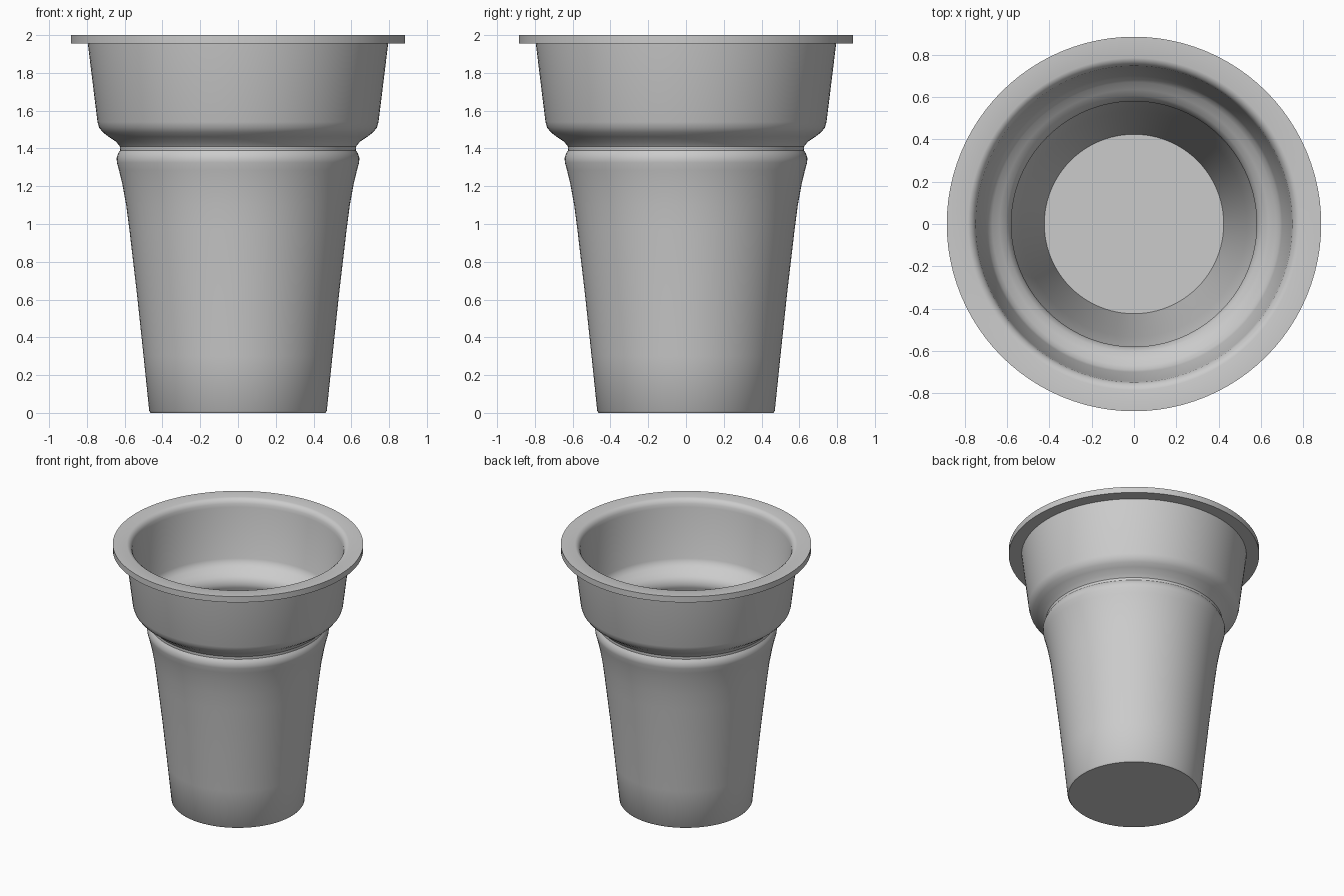
import bpy, bmesh, math

if "Cube" in bpy.data.objects:
    bpy.data.objects.remove(bpy.data.objects["Cube"])

SEGMENTS = 96

# Cup wall cross-section as (radius, height)
outside = [(0.462, 0.0), (0.47, 0.01), (0.50, 0.30), (0.534, 0.62),
           (0.575, 0.97), (0.592, 1.10), (0.612, 1.21), (0.63, 1.285),
           (0.641, 1.325), (0.643, 1.35), (0.634, 1.375), (0.624, 1.39),
           (0.625, 1.41), (0.645, 1.435), (0.685, 1.462), (0.715, 1.485),
           (0.735, 1.51), (0.744, 1.54), (0.795, 1.955)]
rim = [(0.885, 1.955), (0.885, 2.0), (0.785, 2.0), (0.772, 1.996),
       (0.757, 1.984), (0.748, 1.965), (0.744, 1.94)]
inside = [(0.70, 1.56), (0.69, 1.535), (0.67, 1.512), (0.635, 1.488),
          (0.605, 1.465), (0.587, 1.44), (0.58, 1.41), (0.582, 1.385),
          (0.595, 1.36), (0.597, 1.335), (0.588, 1.29), (0.57, 1.21),
          (0.55, 1.10), (0.533, 0.97), (0.492, 0.62), (0.455, 0.30),
          (0.424, 0.045)]


def lathe(name, profile, material):
    """Spin a profile around z and close both ends with discs."""
    bm = bmesh.new()
    rings = [[bm.verts.new((r * math.cos(math.tau * i / SEGMENTS),
                            r * math.sin(math.tau * i / SEGMENTS), z))
              for i in range(SEGMENTS)] for r, z in profile]
    for a, b in zip(rings, rings[1:]):
        for i in range(SEGMENTS):
            j = (i + 1) % SEGMENTS
            bm.faces.new((a[i], a[j], b[j], b[i]))
    bm.faces.new(rings[0][::-1])
    bm.faces.new(rings[-1])
    mesh = bpy.data.meshes.new(name)
    bm.to_mesh(mesh)
    bm.free()
    obj = bpy.data.objects.new(name, mesh)
    bpy.context.collection.objects.link(obj)
    mesh.materials.append(material)
    bpy.context.view_layer.objects.active = obj
    obj.select_set(True)
    bpy.ops.object.shade_smooth_by_angle(angle=math.radians(35))
    return obj


# Plain grey plastic
grey = bpy.data.materials.new("light_grey")
grey.diffuse_color = (0.6, 0.6, 0.6, 1.0)
grey.use_nodes = True
grey.node_tree.nodes["Principled BSDF"].inputs["Base Color"].default_value = grey.diffuse_color

# Hollow stepped cup with a flat rim
lathe("cup", outside + rim + inside, grey)
